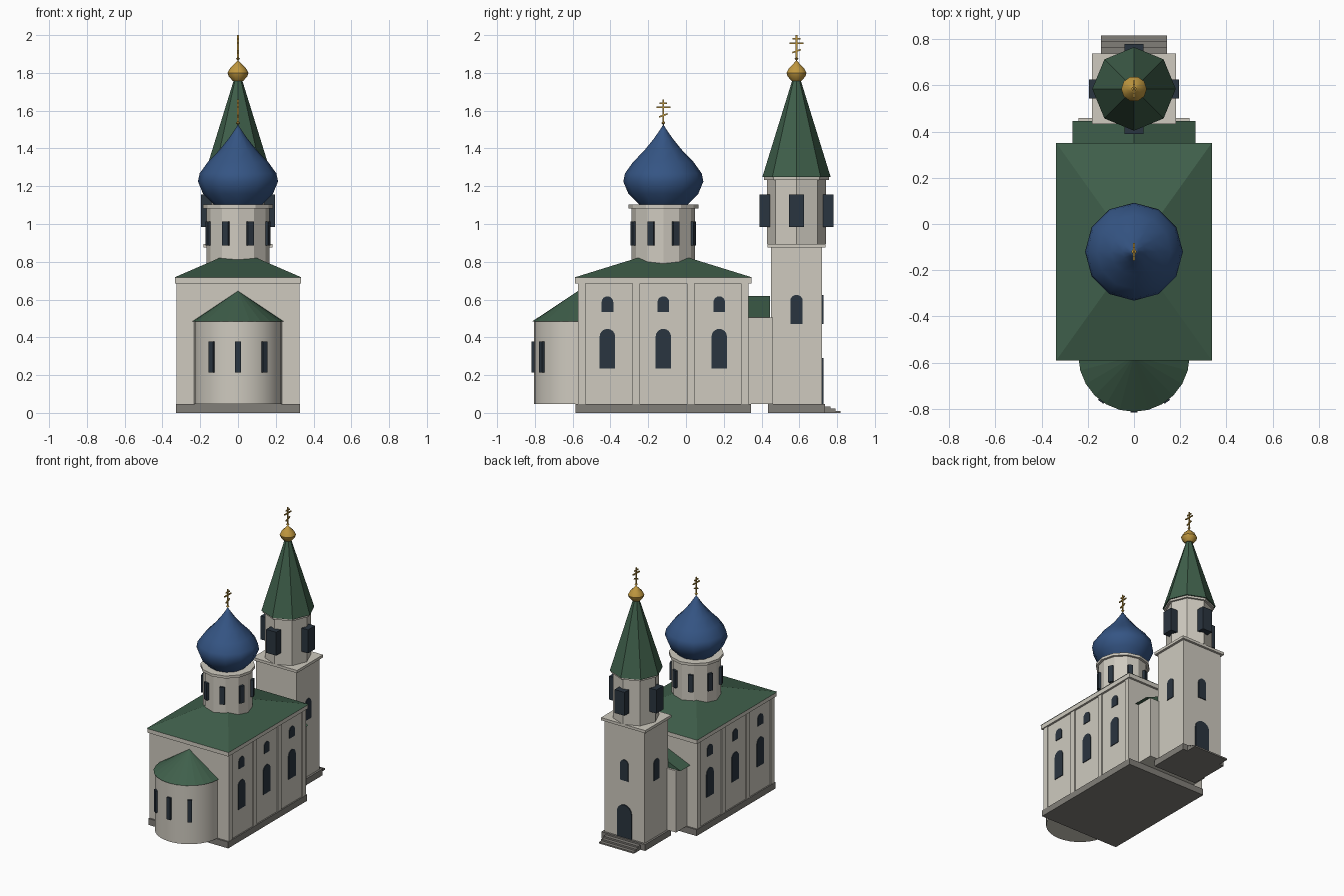
import bpy, bmesh
from math import sin, cos, pi, radians
from mathutils import Matrix, Vector

cube = bpy.data.objects.get("Cube")
if cube:
    bpy.data.objects.remove(cube, do_unlink=True)


def material(name, rgb):
    m = bpy.data.materials.new(name)
    m.use_nodes = True
    m.diffuse_color = (*rgb, 1)
    m.node_tree.nodes["Principled BSDF"].inputs["Base Color"].default_value = (*rgb, 1)
    return m


WALL = material("cream plaster", (0.62, 0.59, 0.52))
STONE = material("grey stone", (0.22, 0.21, 0.19))
ROOF = material("green roof", (0.05, 0.115, 0.07))
BLUE = material("blue dome", (0.035, 0.09, 0.23))
GOLD = material("gold", (0.52, 0.31, 0.05))
DARK = material("dark glass", (0.023, 0.035, 0.05))

MAIN_Y = -0.12    # centre of the nave and dome
TOWER_Y = 0.585   # centre of the bell tower
APSE_Y = -0.572   # centre of the apse


def finish(name, bm, mat, smooth=None):
    bmesh.ops.recalc_face_normals(bm, faces=bm.faces[:])
    mesh = bpy.data.meshes.new(name)
    bm.to_mesh(mesh)
    bm.free()
    mesh.materials.append(mat)
    if smooth:
        mesh.shade_smooth()
        mesh.set_sharp_from_angle(angle=radians(smooth))
    ob = bpy.data.objects.new(name, mesh)
    bpy.context.collection.objects.link(ob)
    return ob


def box(name, mat, x, y, z, tilt=0):
    """Box from (min, max) ranges, optionally tilted about x."""
    bm = bmesh.new()
    size = Matrix.Diagonal((x[1] - x[0], y[1] - y[0], z[1] - z[0], 1))
    centre = Matrix.Translation((sum(x) / 2, sum(y) / 2, sum(z) / 2))
    bmesh.ops.create_cube(bm, size=1, matrix=centre @ Matrix.Rotation(tilt, 4, "X") @ size)
    return finish(name, bm, mat)


def block(name, mat, hx, cy, hy, z0, z1):
    return box(name, mat, (-hx, hx), (cy - hy, cy + hy), (z0, z1))


def lathe(name, mat, profile, sides, cy, smooth=None):
    """Turned solid around a vertical axis at y = cy."""
    bm = bmesh.new()
    rings = []
    for r, z in profile:
        n = sides if r > 0 else 1
        rings.append([bm.verts.new((r * cos(2 * pi * i / sides), cy + r * sin(2 * pi * i / sides), z))
                      for i in range(n)])
    for a, b in zip(rings, rings[1:]):
        for i in range(sides):
            j = (i + 1) % sides
            quad = [a[i % len(a)], a[j % len(a)], b[j % len(b)], b[i % len(b)]]
            bm.faces.new(list(dict.fromkeys(quad)))
    for ring in (rings[0], rings[-1]):
        if len(ring) > 2:
            bm.faces.new(ring)
    return finish(name, bm, mat, smooth)


def extrude(name, mat, outline, depth, matrix):
    bm = bmesh.new()
    face = bm.faces.new([bm.verts.new((u, v, 0)) for u, v in outline])
    out = bmesh.ops.extrude_face_region(bm, geom=[face])
    moved = [e for e in out["geom"] if isinstance(e, bmesh.types.BMVert)]
    bmesh.ops.translate(bm, verts=moved, vec=(0, 0, depth))
    bm.transform(matrix)
    return finish(name, bm, mat)


def facing(angle, x, y, z):
    """Frame with local x sideways, local y up and local z outward."""
    c, s = cos(angle), sin(angle)
    rot = Matrix(((-s, 0, c), (c, 0, s), (0, 1, 0))).to_4x4()
    return Matrix.Translation((x, y, z)) @ rot


def window(name, x, y, z0, z1, width, angle, depth=0.008, arched=True):
    h, r = z1 - z0, width / 2
    outline = [(-r, 0), (r, 0)]
    if arched:
        outline += [(r * cos(pi * i / 8), h - r + r * sin(pi * i / 8)) for i in range(9)]
    else:
        outline += [(r, h), (-r, h)]
    return extrude(name, DARK, outline, depth, facing(angle, x, y, z0))


def ring_windows(name, count, start, step, radius, cy, z0, z1, width, depth):
    for i in range(count):
        a = start + i * step
        window(f"{name}_{i + 1}", (radius - depth) * cos(a), cy + (radius - depth) * sin(a),
               z0, z1, width, a, depth, False)


def cross(name, cy, z0):
    """Ball, post and three bars, the lowest one slanted."""
    lathe(name + "_ball", GOLD, [(0, z0 - 0.012), (0.011, z0), (0, z0 + 0.012)], 8, cy, 80)
    t = 0.004
    block(name + "_post", GOLD, t, cy, t, z0, z0 + 0.125)
    for part, hy, dz, tilt in (("top", 0.02, 0.105, 0), ("middle", 0.037, 0.083, 0),
                               ("lower", 0.024, 0.04, 0.35)):
        box(f"{name}_{part}_bar", GOLD, (-t, t), (cy - hy, cy + hy),
            (z0 + dz - t, z0 + dz + t), tilt)


# Nave
block("nave_plinth", STONE, 0.328, MAIN_Y, 0.464, 0, 0.047)
block("nave_walls", WALL, 0.318, MAIN_Y, 0.452, 0.047, 0.685)
block("nave_cornice", WALL, 0.333, MAIN_Y, 0.468, 0.685, 0.717)
for side in (-1, 1):
    label = "left" if side > 0 else "right"
    angle = 0 if side > 0 else pi
    for i in range(4):
        y = MAIN_Y + (i - 1.5) * 0.288
        xs = sorted((side * 0.30, side * 0.326))
        box(f"{label}_pilaster_{i + 1}", WALL, xs, (y - 0.02, y + 0.02), (0.047, 0.685))
    for i in range(3):
        y = MAIN_Y + (i - 1) * 0.296
        window(f"{label}_lower_window_{i + 1}", side * 0.315, y, 0.235, 0.445, 0.082, angle)
        window(f"{label}_upper_window_{i + 1}", side * 0.315, y, 0.535, 0.617, 0.062, angle)

# Hipped nave roof
bm = bmesh.new()
eave = [bm.verts.new((sx * 0.337, MAIN_Y + sy * 0.471, 0.717))
        for sx, sy in ((-1, -1), (1, -1), (1, 1), (-1, 1))]
apex = bm.verts.new((0, MAIN_Y, 0.863))
bm.faces.new(eave)
for i in range(4):
    bm.faces.new((eave[i], eave[(i + 1) % 4], apex))
finish("nave_roof", bm, ROOF)

# Drum and onion dome
lathe("drum", WALL, [(0.168, 0.78), (0.168, 1.083)], 12, MAIN_Y)
lathe("drum_cornice", WALL, [(0.185, 1.083), (0.185, 1.102)], 12, MAIN_Y)
ring_windows("drum_window", 8, pi / 8, pi / 4, 0.18, MAIN_Y, 0.885, 1.012, 0.035, 0.03)
lathe("onion_dome", BLUE, [(0.125, 1.1), (0.185, 1.16), (0.212, 1.225), (0.203, 1.268),
                           (0.16, 1.328), (0.1, 1.39), (0.05, 1.452), (0.02, 1.495),
                           (0, 1.527)], 12, MAIN_Y, 40)
cross("dome_cross", MAIN_Y, 1.535)

# Apse
lathe("apse_wall", WALL, [(0.232, 0.047), (0.232, 0.487)], 32, APSE_Y, 30)
lathe("apse_roof", ROOF, [(0.241, 0.485), (0, 0.645)], 24, APSE_Y)
ring_windows("apse_window", 3, radians(-126), radians(36), 0.245, APSE_Y, 0.215, 0.378, 0.03, 0.02)

# Vestibule joining nave and tower
box("vestibule_walls", WALL, (-0.24, 0.24), (0.32, 0.46), (0.047, 0.505))
extrude("vestibule_roof", ROOF, [(-0.267, 0), (0.267, 0), (0, 0.113)], 0.125,
        facing(pi / 2, 0, 0.32, 0.505))

# Bell tower base
block("tower_plinth", STONE, 0.18, TOWER_Y, 0.152, 0, 0.047)
block("tower_walls", WALL, 0.165, TOWER_Y, 0.136, 0.047, 0.875)
block("tower_cornice", WALL, 0.182, TOWER_Y, 0.153, 0.875, 0.895)
for i in range(3):
    block(f"entrance_step_{i + 1}", STONE, 0.143, 0.7, 0.065 + 0.026 * (i), 0, 0.035 - 0.012 * i)
window("tower_left_window", 0.162, TOWER_Y, 0.47, 0.625, 0.066, 0)
window("tower_right_window", -0.162, TOWER_Y, 0.47, 0.625, 0.066, pi)
window("tower_back_window", 0, TOWER_Y + 0.134, 0.47, 0.625, 0.066, pi / 2)
window("entrance_door", 0, TOWER_Y + 0.134, 0.047, 0.29, 0.12, pi / 2)

# Octagonal belfry, tent roof and finial
lathe("belfry", WALL, [(0.157, 0.895), (0.157, 1.233)], 8, TOWER_Y)
lathe("belfry_cornice", WALL, [(0.172, 1.233), (0.172, 1.25)], 8, TOWER_Y)
ring_windows("belfry_opening", 4, 0, pi / 2, 0.195, TOWER_Y, 0.983, 1.157, 0.082, 0.056)
lathe("tent_roof", ROOF, [(0.181, 1.248), (0.018, 1.775)], 8, TOWER_Y)
lathe("gold_finial", GOLD, [(0.028, 1.758), (0.05, 1.782), (0.055, 1.8), (0.042, 1.825),
                            (0.016, 1.85), (0, 1.868)], 10, TOWER_Y, 40)
cross("tower_cross", TOWER_Y, 1.875)
